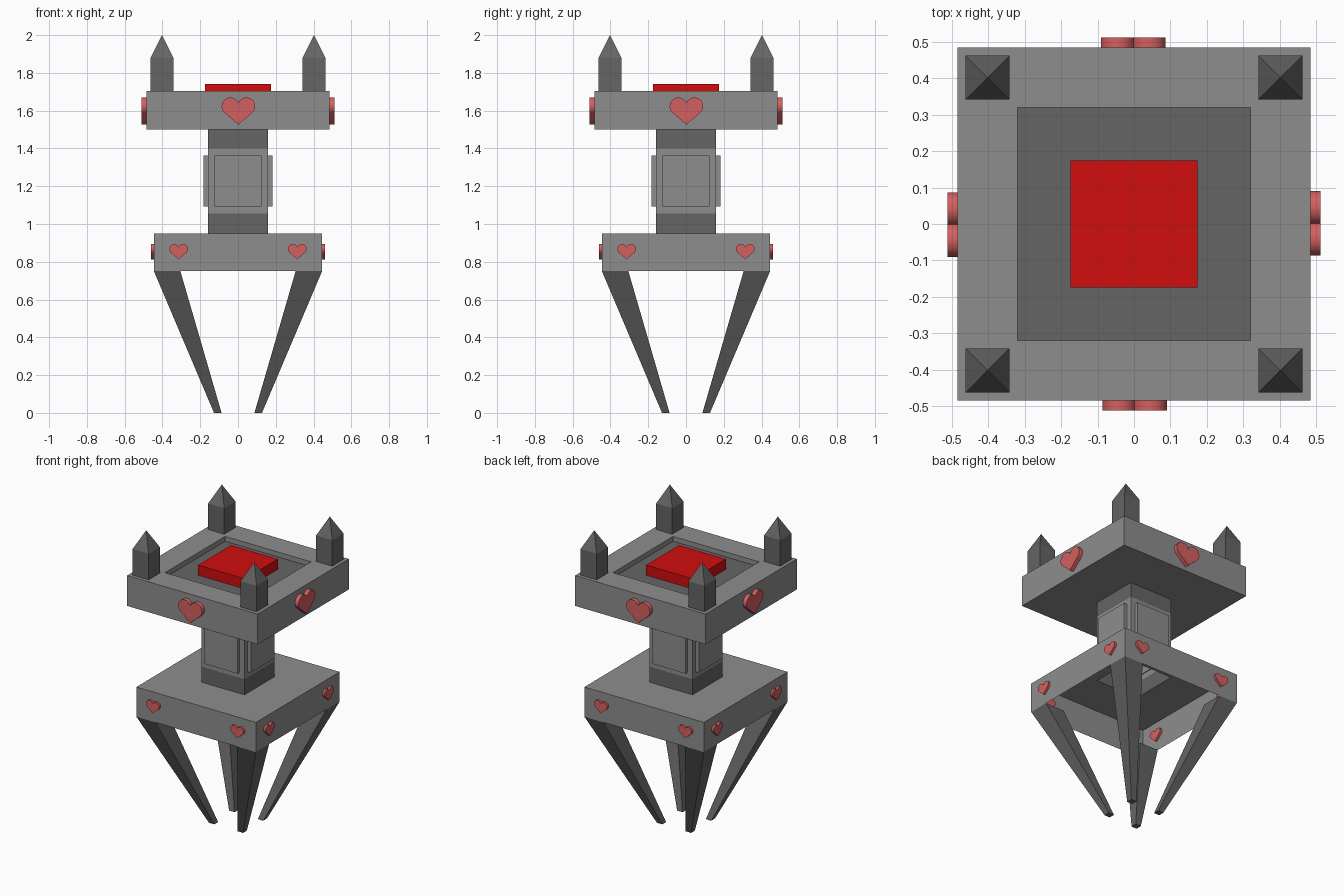
import bpy
import bmesh
from math import sin, cos, pi, acos, asin, atan2, hypot, radians
from mathutils import Matrix, Vector

if "Cube" in bpy.data.objects:
    bpy.data.objects.remove(bpy.data.objects["Cube"], do_unlink=True)


def material(name, color):
    m = bpy.data.materials.new(name)
    m.use_nodes = True
    m.diffuse_color = (*color, 1)
    bsdf = next(n for n in m.node_tree.nodes if n.type == "BSDF_PRINCIPLED")
    bsdf.inputs["Base Color"].default_value = (*color, 1)
    return m


light = material("light grey stone", (0.27, 0.27, 0.27))
dark = material("dark grey stone", (0.13, 0.13, 0.13))
red = material("bright red", (0.64, 0.004, 0.004))
pink = material("soft heart red", (0.66, 0.115, 0.115))


def finish(name, bm, mats):
    mesh = bpy.data.meshes.new(name)
    bm.to_mesh(mesh)
    bm.free()
    for m in mats:
        mesh.materials.append(m)
    obj = bpy.data.objects.new(name, mesh)
    bpy.context.collection.objects.link(obj)
    return obj


def square_stack(name, rings, mats, bands=None, bottom=True, top=True):
    """Skin square rings (half width, height, centre x, centre y); bands give material indices."""
    bm = bmesh.new()
    loops = []
    for half, z, *centre in rings:
        cx, cy = centre or (0, 0)
        loops.append([bm.verts.new((cx + sx * half, cy + sy * half, z))
                      for sx, sy in ((-1, -1), (1, -1), (1, 1), (-1, 1))])
    for k, (a, b) in enumerate(zip(loops, loops[1:])):
        for i in range(4):
            j = (i + 1) % 4
            bm.faces.new((a[i], a[j], b[j], b[i])).material_index = bands[k] if bands else 0
    if bottom:
        bm.faces.new(loops[0][::-1]).material_index = bands[0] if bands else 0
    if top:
        bm.faces.new(loops[-1]).material_index = bands[-1] if bands else 0
    bmesh.ops.remove_doubles(bm, verts=bm.verts, dist=0.0001)
    return finish(name, bm, mats)


def side_prism(name, outline, near, far, turn, mat):
    """Extrude an (across, up) outline outward from one of the four sides."""
    bm = bmesh.new()
    rot = Matrix.Rotation(turn * pi / 2, 3, "Z")
    inner, outer = ([bm.verts.new(rot @ Vector((u, -d, v))) for u, v in outline]
                    for d in (near, far))
    n = len(outline)
    for i in range(n):
        j = (i + 1) % n
        bm.faces.new((inner[i], inner[j], outer[j], outer[i]))
    bm.faces.new(outer)
    bm.faces.new(inner[::-1])
    return finish(name, bm, [mat])


def heart_outline(u, v, width, steps=12):
    """Two round lobes joined by straight tangents to a point."""
    cx, r, tip = 0.24, 0.26, 0.55
    start = atan2(-tip, -cx) + acos(r / hypot(cx, tip))
    end = pi - asin((r * r - cx * cx) ** 0.5 / r)
    lobe = []
    for i in range(steps + 1):
        a = start + (end - start) * i / steps
        lobe.append((cx + r * cos(a), r * sin(a)))
    lobe[-1] = (0, lobe[-1][1])
    points = lobe + [(-x, y) for x, y in lobe[-2::-1]] + [(0, -tip)]
    return [(u + x * width, v + y * width) for x, y in points]


# Upper slab with a shallow recess, and the red block in it
square_stack("upper_slab", [(0.485, 1.5), (0.485, 1.705), (0.32, 1.705), (0.32, 1.67)],
             [light], top=False)
square_stack("recess_floor", [(0.32, 1.665), (0.32, 1.672)], [dark])
square_stack("red_block", [(0.175, 1.67), (0.175, 1.74)], [red])

# Hollow column with dark ends
square_stack("column", [(0.16, 0.95), (0.16, 1.055), (0.16, 1.4), (0.16, 1.5)],
             [light, dark], bands=[1, 0, 1], bottom=False, top=False)

# Lower slab, open underneath
square_stack("lower_slab", [(0.445, 0.75), (0.445, 0.95), (0.16, 0.95)],
             [light], bottom=False, top=False)

# Corner spikes and tapering legs
for sx, x_name in ((-1, "right"), (1, "left")):
    for sy, y_name in ((-1, "front"), (1, "back")):
        place = f"{y_name}_{x_name}"
        c = (0.402 * sx, 0.402 * sy)
        square_stack(f"spike_{place}", [(0.06, 1.7, *c), (0.06, 1.88, *c), (0, 2.0, *c)],
                     [dark], top=False)
        square_stack(f"leg_{place}", [(0.02, 0, 0.107 * sx, 0.107 * sy),
                                      (0.07, 0.75, 0.375 * sx, 0.375 * sy)], [dark])

# Column plates and hearts on every side
hearts = []
panel = [(-0.125, 1.092), (0.125, 1.092), (0.125, 1.363), (-0.125, 1.363)]
for turn, side in enumerate(("front", "left", "back", "right")):
    side_prism(f"column_plate_{side}", panel, 0.155, 0.183, turn, light)
    hearts.append(side_prism(f"large_heart_{side}", heart_outline(0.002, 1.624, 0.178),
                             0.47, 0.512, turn, pink))
    for s, end in ((-1, "a"), (1, "b")):
        hearts.append(side_prism(f"small_heart_{side}_{end}",
                                 heart_outline(s * 0.314, 0.868, 0.1),
                                 0.43, 0.46, turn, pink))

# Smooth heart rims with crisp edges
bpy.ops.object.select_all(action="DESELECT")
for h in hearts:
    h.select_set(True)
bpy.context.view_layer.objects.active = hearts[0]
bpy.ops.object.shade_smooth_by_angle(angle=radians(35))
